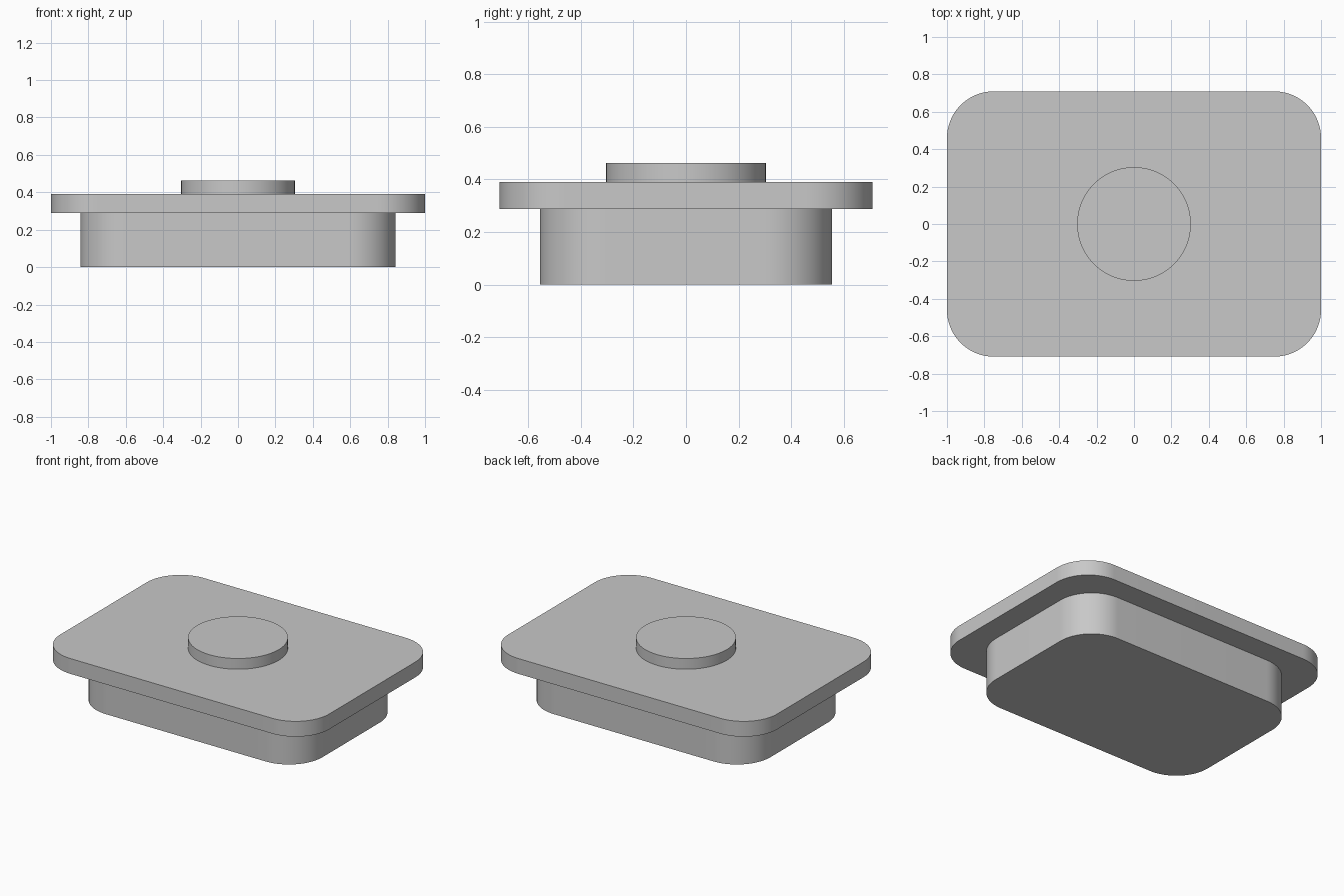
import bpy, bmesh, math

cube = bpy.data.objects.get("Cube")
if cube:
    bpy.data.objects.remove(cube, do_unlink=True)

# Single plain grey material
grey = bpy.data.materials.new("light_grey")
grey.use_nodes = True
colour = (0.58, 0.58, 0.58, 1)
grey.diffuse_color = colour
grey.node_tree.nodes["Principled BSDF"].inputs["Base Color"].default_value = colour


def rounded_outline(half_x, half_y, radius, steps=24):
    """Points of a rounded rectangle, counter-clockwise."""
    points = []
    corners = ((1, 1), (-1, 1), (-1, -1), (1, -1))
    for quarter, (sx, sy) in enumerate(corners):
        for i in range(steps + 1):
            a = math.pi / 2 * (quarter + i / steps)
            points.append((sx * (half_x - radius) + radius * math.cos(a),
                           sy * (half_y - radius) + radius * math.sin(a)))
    return points


def slab(name, half_x, half_y, radius, bottom, top):
    """Extrude a rounded outline between two heights."""
    bm = bmesh.new()
    face = bm.faces.new([bm.verts.new((x, y, bottom))
                         for x, y in rounded_outline(half_x, half_y, radius)])
    raised = bmesh.ops.extrude_face_region(bm, geom=[face], use_keep_orig=True)
    lifted = [g for g in raised["geom"] if isinstance(g, bmesh.types.BMVert)]
    bmesh.ops.translate(bm, verts=lifted, vec=(0, 0, top - bottom))
    bmesh.ops.remove_doubles(bm, verts=bm.verts, dist=0.0001)
    bmesh.ops.recalc_face_normals(bm, faces=bm.faces)
    mesh = bpy.data.meshes.new(name)
    bm.to_mesh(mesh)
    bm.free()
    mesh.materials.append(grey)
    obj = bpy.data.objects.new(name, mesh)
    bpy.context.collection.objects.link(obj)
    bpy.ops.object.select_all(action="DESELECT")
    obj.select_set(True)
    bpy.context.view_layer.objects.active = obj
    bpy.ops.object.shade_smooth_by_angle(angle=math.radians(30))
    return obj


# Lower body, overhanging plate and round button, stacked
slab("lower_body", 0.843, 0.555, 0.25, 0, 0.288)
slab("top_plate", 1.0, 0.709, 0.25, 0.288, 0.391)
slab("round_button", 0.304, 0.304, 0.304, 0.391, 0.463)
